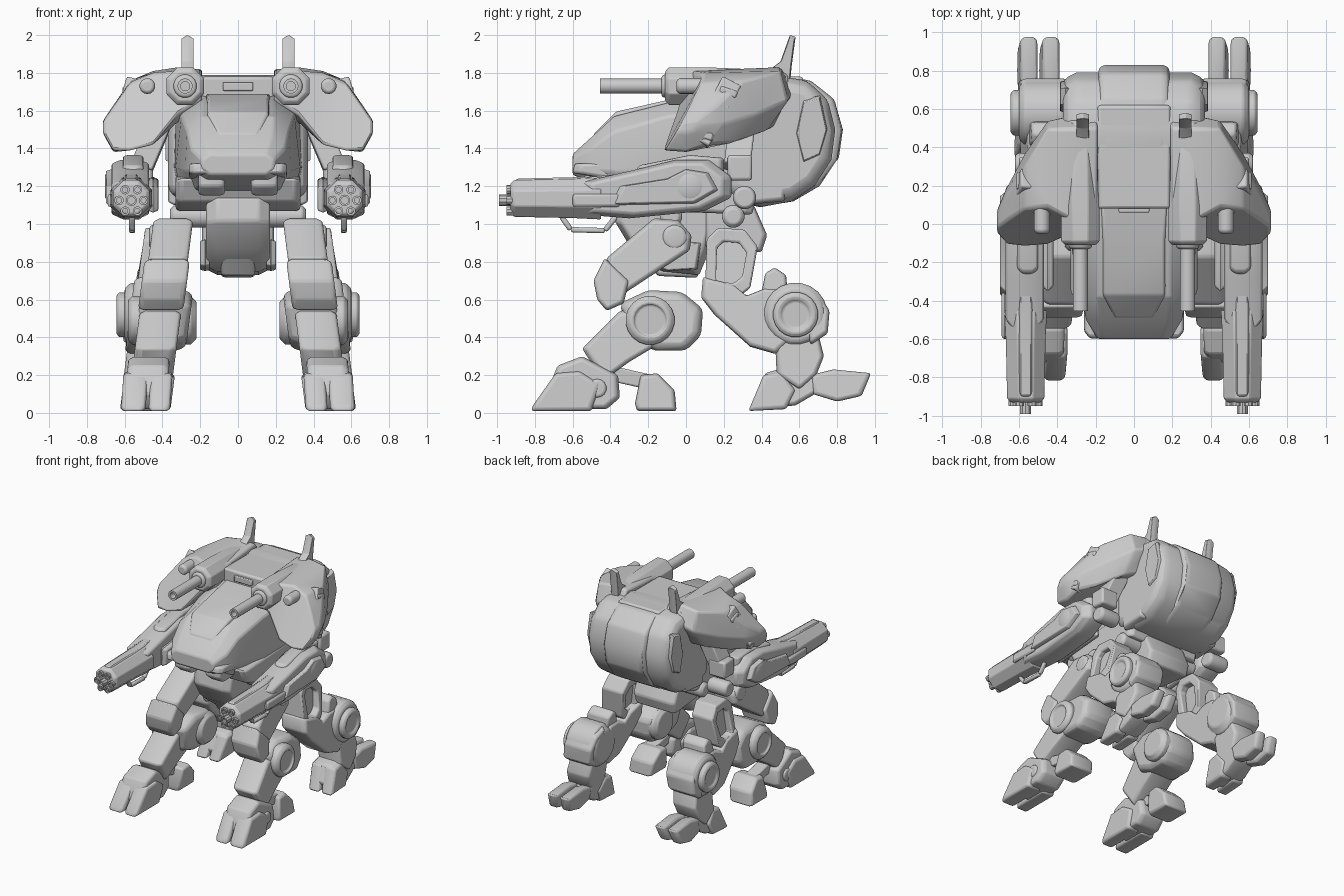
import bpy, bmesh, math
from mathutils import Vector


def loft(name, rings, mirror=True, bevel=0.012, closed=False):
    """Skin a list of equal-length point rings and finish with mirror + bevel."""
    bm = bmesh.new()
    vs = [[bm.verts.new(p) for p in r] for r in rings]
    n = len(vs[0])
    pairs = list(zip(vs, vs[1:])) + ([(vs[-1], vs[0])] if closed else [])
    for a, b in pairs:
        for i in range(n):
            bm.faces.new((a[i], a[(i + 1) % n], b[(i + 1) % n], b[i]))
    if not closed:
        bm.faces.new(vs[0])
        bm.faces.new(vs[-1][::-1])
    bmesh.ops.recalc_face_normals(bm, faces=bm.faces)
    me = bpy.data.meshes.new(name)
    bm.to_mesh(me)
    bm.free()
    ob = bpy.data.objects.new(name, me)
    bpy.context.collection.objects.link(ob)
    if bevel:
        m = ob.modifiers.new("bevel", 'BEVEL')
        m.width, m.segments, m.limit_method = bevel, 2, 'ANGLE'
        m.angle_limit = math.radians(28)
    if mirror:
        ob.modifiers.new("mirror", 'MIRROR').use_mirror_merge = False
    bpy.ops.object.select_all(action='DESELECT')
    ob.select_set(True)
    bpy.context.view_layer.objects.active = ob
    bpy.ops.object.shade_smooth_by_angle(angle=math.radians(35))
    return ob


def prism(name, prof, x0, x1, k=0.0, crown=0.9, d=0.03, mirror=True, bevel=0.012):
    """Side (y, z) profile extruded in x with crowned ends; k slants x with height."""
    cy = sum(p[0] for p in prof) / len(prof)
    cz = sum(p[1] for p in prof) / len(prof)
    rings = []
    for x, s in ((x0, crown), (x0 + d, 1), (x1 - d, 1), (x1, crown)):
        pts = [(cy + (y - cy) * s, cz + (z - cz) * s) for y, z in prof]
        rings.append([(x + k * z, y, z) for y, z in pts])
    return loft(name, rings, mirror, bevel)


def frame(name, prof, x0, x1, k, s):
    """Side profile with a window: inner outline is the profile scaled by s."""
    cy = sum(p[0] for p in prof) / len(prof)
    cz = sum(p[1] for p in prof) / len(prof)
    rings = []
    for y, z in prof:
        iy, iz = cy + (y - cy) * s, cz + (z - cz) * s
        rings.append([(x0 + k * z, y, z), (x1 + k * z, y, z), (x1 + k * z, iy, iz), (x0 + k * z, iy, iz)])
    return loft(name, rings, closed=True)


def box(name, x, y, z, mirror=True, bevel=0.015):
    prof = [(y[0], z[0]), (y[1], z[0]), (y[1], z[1]), (y[0], z[1])]
    return prism(name, prof, x[0], x[1], crown=1, d=(x[1] - x[0]) / 3, mirror=mirror, bevel=bevel)


def lathe(name, c, axis, prof, n=20, mirror=True, closed=False, bevel=0.006):
    """Turn (offset, radius) pairs about the x or y axis through c."""
    rings = []
    for o, r in prof:
        ring = []
        for i in range(n):
            a = 2 * math.pi * (i + 0.5) / n
            u, v = r * math.cos(a), r * math.sin(a)
            ring.append((c[0] + o, c[1] + u, c[2] + v) if axis == 'x' else (c[0] + u, c[1] + o, c[2] + v))
        rings.append(ring)
    return loft(name, rings, mirror, bevel, closed)


def beam(name, p, q, w, h, mirror=True):
    p, q = Vector(p), Vector(q)
    t = (q - p).normalized()
    side = t.cross(Vector((1, 0, 0))).normalized()
    oth = t.cross(side)
    rings = [[c + oth * w * a + side * h * b for a, b in ((1, 1), (-1, 1), (-1, -1), (1, -1))] for c in (p, q)]
    return loft(name, rings, mirror, 0.01)


def section(y, half):
    return [(x, y, z) for x, z in half] + [(-x, y, z) for x, z in reversed(half)]


# Torso: wedge nose, belly, deck
loft("hull", [section(-0.60, [(0.15, 1.37), (0.19, 1.34), (0.19, 1.29), (0.15, 1.26)]),
              section(-0.50, [(0.18, 1.46), (0.25, 1.40), (0.25, 1.28), (0.18, 1.22)]),
              section(-0.38, [(0.19, 1.57), (0.27, 1.49), (0.28, 1.28), (0.22, 1.18)]),
              section(-0.10, [(0.19, 1.64), (0.30, 1.57), (0.33, 1.30), (0.30, 1.14)]),
              section(0.30, [(0.20, 1.72), (0.33, 1.62), (0.34, 1.30), (0.30, 1.12)])], False)
loft("canopy_panel", [section(-0.49, [(0.10, 1.475), (0.11, 1.44)]), section(-0.37, [(0.16, 1.595), (0.17, 1.5)]),
                      section(-0.08, [(0.16, 1.66), (0.18, 1.55)]), section(0.1, [(0.17, 1.69), (0.18, 1.6)])], False)
prism("chin_plate", [(-0.6, 1.27), (-0.59, 1.32), (0.1, 1.34), (0.2, 1.25), (-0.3, 1.22)], -0.26, 0.26, mirror=False)
prism("chin_sensor", [(-0.54, 1.3), (-0.54, 1.2), (-0.48, 1.15), (-0.3, 1.15), (-0.3, 1.32)], 0.07, 0.21)
prism("belly", [(-0.4, 1.24), (-0.34, 1.12), (-0.2, 1.07), (0.35, 1.05), (0.4, 1.28)], -0.33, 0.33, mirror=False)
box("top_deck", (-0.19, 0.19), (0.08, 0.62), (1.56, 1.78), False)
box("deck_slot", (-0.08, 0.08), (0.06, 0.1), (1.705, 1.75), False, 0.006)

# Rear power pack
pack = [(0.2, 1.72), (0.45, 1.79), (0.64, 1.76), (0.75, 1.66), (0.79, 1.5), (0.77, 1.34),
        (0.68, 1.2), (0.56, 1.12), (0.4, 1.09), (0.2, 1.15)]
prism("pack_core", pack, -0.37, 0.37, crown=0.86, d=0.07, mirror=False, bevel=0.03)
prism("pack_spine", [(0.5 + (y - 0.5) * 1.14, z) for y, z in pack],
      -0.185, 0.185, crown=0.94, d=0.03, mirror=False, bevel=0.02)
prism("pack_side_vent", [(0.62, 1.32), (0.58, 1.48), (0.62, 1.66), (0.71, 1.68), (0.75, 1.5), (0.71, 1.36)], 0.33, 0.385)
prism("pack_lower_block", [(0.3, 1.1), (0.28, 1.3), (0.42, 1.42), (0.56, 1.3), (0.52, 1.12)], 0.28, 0.37)

# Shoulder armour
loft("shoulder_armour", [
    [(x, y, z) for y, z in p] for x, p in (
        (0.19, [(-0.02, 1.66), (0.0, 1.78), (0.5, 1.82), (0.56, 1.74), (0.46, 1.58), (0.08, 1.58)]),
        (0.32, [(-0.05, 1.58), (0.02, 1.81), (0.5, 1.83), (0.57, 1.70), (0.48, 1.52), (0.04, 1.54)]),
        (0.45, [(-0.11, 1.42), (0.09, 1.80), (0.5, 1.81), (0.54, 1.65), (0.42, 1.49), (0.0, 1.42)]),
        (0.57, [(-0.12, 1.39), (0.08, 1.75), (0.3, 1.76), (0.37, 1.58), (0.25, 1.43), (0.0, 1.39)]),
        (0.66, [(-0.11, 1.39), (0.02, 1.62), (0.16, 1.63), (0.2, 1.53), (0.12, 1.42), (0.0, 1.38)]),
        (0.715, [(-0.05, 1.49), (-0.02, 1.54), (0.05, 1.55), (0.07, 1.52), (0.04, 1.49), (0.0, 1.48)]))], bevel=0.015)
beam("shoulder_rib", (0.645, 0.07, 1.43), (0.55, 0.24, 1.75), 0.04, 0.055)
for i in range(4):
    t = (i + 0.5) / 4
    beam("rib_ridge", (0.68 - 0.095 * t, 0.03 + 0.17 * t, 1.45 + 0.3 * t),
         (0.68 - 0.095 * t, 0.12 + 0.17 * t, 1.42 + 0.3 * t), 0.015, 0.02)

# Shoulder cannons and rear fins
lathe("cannon_housing", (0.28, 0, 1.73), 'y', [(-0.11, 0.085), (-0.09, 0.108), (0.1, 0.108), (0.5, 0.09), (0.54, 0.06)], 8)
lathe("cannon_barrel", (0.28, 0, 1.73), 'y',
      [(-0.455, 0.024), (-0.455, 0.04), (-0.2, 0.04), (-0.1, 0.04), (-0.1, 0.024)], 16, closed=True, bevel=0)
lathe("cannon_collar", (0.28, 0, 1.73), 'y', [(-0.13, 0.05), (-0.12, 0.062), (-0.05, 0.062)], 16)
lathe("shoulder_lamp", (0.48, 0, 1.73), 'y', [(-0.05, 0.03), (-0.035, 0.042), (0.1, 0.042)], 14)
prism("rear_fin", [(0.42, 1.8), (0.5, 1.86), (0.55, 2.0), (0.58, 1.99), (0.56, 1.84), (0.55, 1.74)], 0.235, 0.30, crown=0.85)

# Gun arms
prism("arm_body", [(-0.55, 1.05), (-0.56, 1.22), (-0.3, 1.28), (-0.05, 1.34), (0.12, 1.34), (0.24, 1.25),
                   (0.24, 1.14), (0.1, 1.07), (-0.3, 1.03)], 0.47, 0.67, crown=0.86, d=0.05)
prism("arm_side_armour", [(-0.4, 1.1), (-0.35, 1.2), (-0.1, 1.24), (0.0, 1.29), (0.12, 1.27), (0.17, 1.18), (0.05, 1.11)], 0.63, 0.7)
prism("arm_inner_armour", [(-0.35, 1.06), (-0.35, 1.2), (0.1, 1.25), (0.12, 1.1)], 0.42, 0.48)
prism("arm_top_armour", [(-0.28, 1.25), (-0.25, 1.31), (0.02, 1.365), (0.2, 1.35), (0.2, 1.25)], 0.5, 0.61)
lathe("gun_shroud", (0.565, 0, 1.135), 'y', [(-0.93, 0.085), (-0.91, 0.105), (-0.6, 0.112), (-0.45, 0.12)], 8)
prism("gun_top_rail", [(-0.9, 1.2), (-0.9, 1.24), (-0.5, 1.25), (-0.3, 1.27), (-0.3, 1.2)], 0.53, 0.60, d=0.01)
box("gun_side_rail", (0.645, 0.69), (-0.6, -0.35), (1.09, 1.16))
lathe("gun_barrel_centre", (0.565, 0, 1.125), 'y', [(-0.99, 0.02), (-0.99, 0.03), (-0.85, 0.03), (-0.85, 0.02)], 10, closed=True, bevel=0)
for i in range(6):
    a = i * math.pi / 3
    lathe("gun_barrel", (0.565 + 0.065 * math.cos(a), 0, 1.125 + 0.065 * math.sin(a)), 'y',
          [(-0.95, 0.014), (-0.95, 0.025), (-0.85, 0.025), (-0.85, 0.014)], 10, closed=True, bevel=0)
grip = [(-0.66, 1.04), (-0.61, 0.97), (-0.43, 0.965), (-0.37, 1.04)]
for (a, b), (c, d) in zip(grip, grip[1:]):
    beam("under_guard", (0.56, a, b), (0.56, c, d), 0.016, 0.014)
lathe("elbow_disc", (0.67, 0.02, 1.2), 'x', [(-0.02, 0.075), (0.025, 0.075), (0.035, 0.055)], 18)
box("elbow_block", (0.45, 0.6), (0.22, 0.35), (1.23, 1.365))
lathe("elbow_pin", (0.44, 0.31, 1.14), 'x', [(0, 0.05), (0.02, 0.062), (0.16, 0.062), (0.18, 0.05)], 16)
beam("upper_arm", (0.4, 0.3, 1.56), (0.51, 0.27, 1.3), 0.06, 0.07)

# Pelvis
prism("pelvis_pod", [(-0.36, 1.14), (-0.38, 1.02), (-0.29, 0.87), (-0.13, 0.75), (0.07, 0.73), (0.12, 0.85), (0.2, 1.12)],
      -0.17, 0.17, crown=0.85, d=0.06, mirror=False)
prism("pelvis_keel", [(-0.25, 0.86), (-0.15, 0.725), (0.06, 0.715), (0.1, 0.85)], -0.09, 0.09, mirror=False)
prism("pelvis_side_flap", [(-0.2, 0.92), (-0.18, 0.78), (-0.1, 0.75), (0.06, 0.76), (0.08, 0.9)], 0.15, 0.2)
prism("pelvis_rear", [(0.1, 1.1), (0.1, 0.88), (0.4, 0.85), (0.43, 0.94), (0.36, 1.1)], -0.19, 0.19, mirror=False)
for y in (-0.08, 0.25):
    lathe("hip_axle", (0, y, 1.04), 'x', [(-0.36, 0.04), (-0.34, 0.06), (0.34, 0.06), (0.36, 0.04)], 16, mirror=False)

# Front legs: x is slanted outwards towards the foot
K, C = -0.13, 0.48
prism("front_thigh", [(0.03, 0.94), (-0.04, 1.02), (-0.17, 1.03), (-0.42, 0.82), (-0.43, 0.72), (-0.33, 0.63), (0.02, 0.86)],
      C - 0.11, C + 0.1, K)
prism("front_thigh_guard", [(-0.43, 0.82), (-0.49, 0.7), (-0.47, 0.6), (-0.42, 0.54), (-0.33, 0.58), (-0.3, 0.7)],
      C - 0.12, C + 0.12, K)
lathe("front_hip_disc", (0.36, -0.06, 0.93), 'x', [(-0.1, 0.065), (0.1, 0.065), (0.11, 0.05)], 16)
prism("front_calf", [(-0.35, 0.58), (-0.2, 0.65), (-0.02, 0.64), (0.09, 0.55), (0.08, 0.41), (0.0, 0.33), (-0.16, 0.33),
                     (-0.3, 0.38)], C - 0.16, C + 0.12, K, crown=0.88, d=0.05, bevel=0.025)
prism("front_shin", [(-0.35, 0.54), (-0.55, 0.34), (-0.44, 0.17), (-0.3, 0.27), (-0.15, 0.36), (-0.2, 0.55)],
      C - 0.11, C + 0.11, K)
lathe("front_knee_disc", (0.43, -0.19, 0.49), 'x', [(0, 0.13), (0.13, 0.13), (0.15, 0.11), (0.155, 0.09), (0.14, 0.08)], 20)
lathe("front_knee_inner", (0.22, -0.05, 0.49), 'x', [(0, 0.1), (0.03, 0.13), (0.12, 0.13)], 20)
foot = [(-0.82, 0.01), (-0.81, 0.04), (-0.69, 0.21), (-0.56, 0.22), (-0.45, 0.15), (-0.5, 0.01)]
prism("front_toe_outer", foot, C + 0.01, C + 0.14, K / 2, d=0.02)
prism("front_toe_inner", foot, C - 0.12, C - 0.005, K / 2, d=0.02)
prism("front_ankle", [(-0.74, 0.1), (-0.68, 0.25), (-0.55, 0.3), (-0.36, 0.2), (-0.35, 0.08), (-0.42, 0.02), (-0.68, 0.02)],
      C - 0.1, C + 0.12, K / 2)
lathe("front_ankle_disc", (0.565, -0.47, 0.13), 'x', [(0, 0.05), (0.03, 0.05), (0.04, 0.04)], 14)
beam("front_heel_link", (0.46, -0.4, 0.21), (0.46, -0.18, 0.16), 0.05, 0.04)
prism("front_heel", [(-0.24, 0.2), (-0.15, 0.21), (-0.06, 0.12), (-0.05, 0.01), (-0.26, 0.01), (-0.27, 0.05)],
      C - 0.12, C + 0.09, K)

# Rear legs
R = 0.53
link = [(0.1, 0.62), (0.11, 0.92), (0.17, 0.98), (0.31, 0.97), (0.38, 0.88), (0.34, 0.66), (0.26, 0.6)]
frame("rear_hip_frame", link, R - 0.1, R + 0.09, K, 0.58)
prism("rear_hip_web", link, R - 0.05, R + 0.04, K, crown=0.8)
prism("rear_thigh", [(0.09, 0.72), (0.08, 0.61), (0.15, 0.52), (0.34, 0.35), (0.48, 0.31), (0.6, 0.42), (0.52, 0.66),
                     (0.42, 0.66), (0.32, 0.62), (0.25, 0.68)], R - 0.12, R + 0.11, K, crown=0.93)
lathe("rear_knee_drum", (0.47, 0.58, 0.52), 'x', [(-0.14, 0.12), (-0.1, 0.17), (0.1, 0.17), (0.13, 0.14)], 20, bevel=0.01)
lathe("rear_knee_disc", (0.58, 0.58, 0.52), 'x', [(0, 0.12), (0.05, 0.12), (0.065, 0.1), (0.06, 0.08), (0.05, 0.07)], 20)
prism("rear_knee_cap", [(0.4, 0.64), (0.42, 0.74), (0.47, 0.77), (0.53, 0.73), (0.54, 0.62)], R - 0.1, R + 0.1, K)
prism("rear_knee_armour", [(0.58, 0.68), (0.7, 0.64), (0.76, 0.54), (0.75, 0.42), (0.66, 0.36)], R - 0.12, R + 0.13, K)
prism("rear_shin", [(0.47, 0.42), (0.7, 0.42), (0.73, 0.3), (0.69, 0.2), (0.6, 0.12), (0.48, 0.2)], R - 0.11, R + 0.1, K)
prism("rear_foot", [(0.36, 0.08), (0.42, 0.21), (0.55, 0.25), (0.7, 0.2), (0.7, 0.11), (0.58, 0.04), (0.4, 0.02)],
      R - 0.11, R + 0.08, K)
for s in (-0.07, 0.045):
    prism("rear_front_toe", [(0.33, 0.01), (0.41, 0.2), (0.5, 0.22), (0.58, 0.12), (0.53, 0.02)],
          R + s - 0.052, R + s + 0.052, K, d=0.02)
    prism("rear_back_toe", [(0.66, 0.2), (0.78, 0.23), (0.98, 0.21), (0.93, 0.09), (0.8, 0.06), (0.67, 0.1)],
          R + s - 0.045, R + s + 0.045, K, d=0.02)
